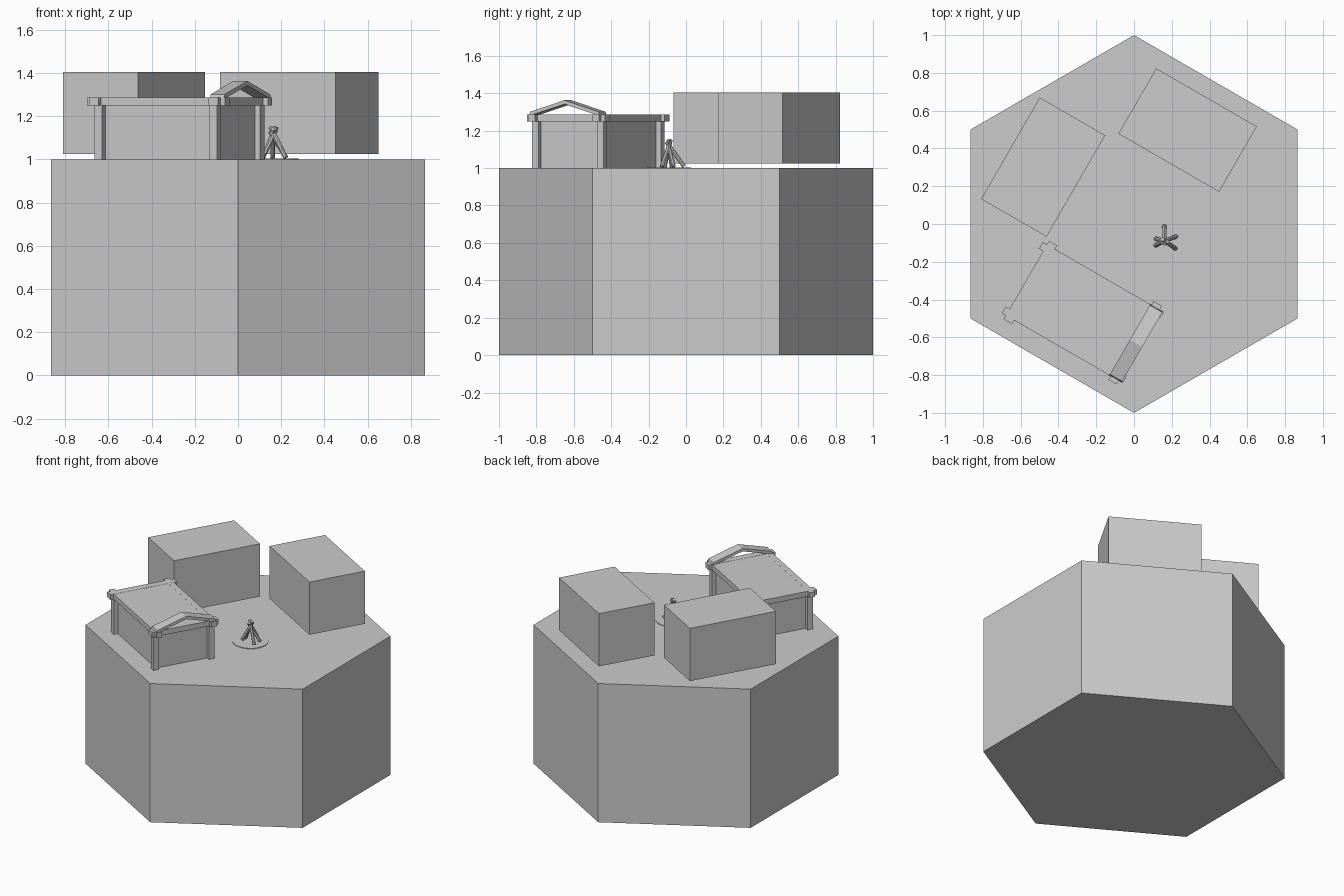
import bpy, math
from mathutils import Vector, Matrix

if "Cube" in bpy.data.objects:
    bpy.data.objects.remove(bpy.data.objects["Cube"])

stone = bpy.data.materials.new("plain_grey")
stone.diffuse_color = (0.6, 0.6, 0.6, 1)
stone.use_nodes = True
stone.node_tree.nodes["Principled BSDF"].inputs["Base Color"].default_value = stone.diffuse_color


def finish(name):
    ob = bpy.context.object
    ob.name = name
    ob.data.materials.append(stone)
    return ob


def box(name, centre, size, frame=Matrix(), tilt=0):
    """Box placed in a local frame, optionally tilted about the local x axis."""
    bpy.ops.mesh.primitive_cube_add(size=1)
    ob = finish(name)
    ob.data.transform(frame @ Matrix.Translation(centre)
                      @ Matrix.Rotation(tilt, 4, 'X')
                      @ Matrix.Diagonal((*size, 1)))
    return ob


def frame_at(x, y, degrees):
    return Matrix.Translation((x, y, 0)) @ Matrix.Rotation(math.radians(degrees), 4, 'Z')


def log(name, a, b, radius):
    a, b = Vector(a), Vector(b)
    bpy.ops.mesh.primitive_cylinder_add(vertices=8, radius=radius, depth=(b - a).length)
    ob = finish(name)
    ob.data.transform(Matrix.Translation((a + b) / 2)
                      @ (b - a).to_track_quat('Z', 'Y').to_matrix().to_4x4())


# Hexagonal ground block with corners on the y axis
bpy.ops.mesh.primitive_cylinder_add(vertices=6, radius=1, depth=1, location=(0, 0, 0.5))
finish("hex_ground")

# Two plain building blocks, slightly raised
box("left_building", (0, 0, 1.215), (0.62, 0.40, 0.38), frame_at(-0.481, 0.301, 60))
box("back_building", (0, 0, 1.215), (0.615, 0.40, 0.38), frame_at(0.284, 0.497, -30))

# Timber house: walls, posts, crossing roof beams
house = frame_at(-0.271, -0.469, -30)
box("house_walls", (0, 0, 1.143), (0.60, 0.38, 0.286), house)
for u in (-1, 1):
    box("cross_beam", (u * 0.32, 0, 1.2685), (0.05, 0.48, 0.037), house)
    box("side_beam", (0, u * 0.197, 1.2683), (0.74, 0.04, 0.0366), house)
    for v in (-1, 1):
        box("corner_post", (u * 0.307, v * 0.20, 1.126), (0.04, 0.04, 0.252), house)

# Open gable over the house front: chevron profile extruded along the house
profile = [(-0.218, 1.279), (-0.211, 1.301), (0, 1.363), (0.211, 1.301),
           (0.218, 1.279), (0, 1.342)]
n = len(profile)
verts = [house @ Vector((u, v, z)) for u in (0.288, 0.363) for v, z in profile]
faces = [(i, (i + 1) % n, (i + 1) % n + n, i + n) for i in range(n)]
for k, flip in ((0, 1), (n, 0)):
    for quad in ((0, 1, 2, 5), (5, 2, 3, 4)):
        q = [i + k for i in quad]
        faces.append(q[::-1] if flip else q)
mesh = bpy.data.meshes.new("gable")
mesh.from_pydata(verts, [], faces)
gable = bpy.data.objects.new("gable", mesh)
bpy.context.collection.objects.link(gable)
mesh.materials.append(stone)
bpy.context.view_layer.objects.active = gable
gable.select_set(True)
bpy.ops.object.mode_set(mode='EDIT')
bpy.ops.mesh.select_all(action='SELECT')
bpy.ops.mesh.normals_make_consistent(inside=False)
bpy.ops.object.mode_set(mode='OBJECT')

# Campfire: thin round hearth with leaning logs
cx, cy = 0.163, -0.09
bpy.ops.mesh.primitive_cylinder_add(vertices=16, radius=0.118, depth=0.004,
                                    location=(cx, cy, 1.002))
finish("hearth")
for deg, reach, top in ((92, 0.08, 1.14), (22, 0.065, 1.13), (-35, 0.07, 1.15),
                        (205, 0.055, 1.14), (165, 0.05, 1.15)):
    d = Vector((math.cos(math.radians(deg)), math.sin(math.radians(deg)), 0))
    c = Vector((cx, cy, 0))
    log("fire_log", c + d * reach + Vector((0, 0, 1.008)),
        c - d * 0.015 + Vector((0, 0, top)), 0.011)
